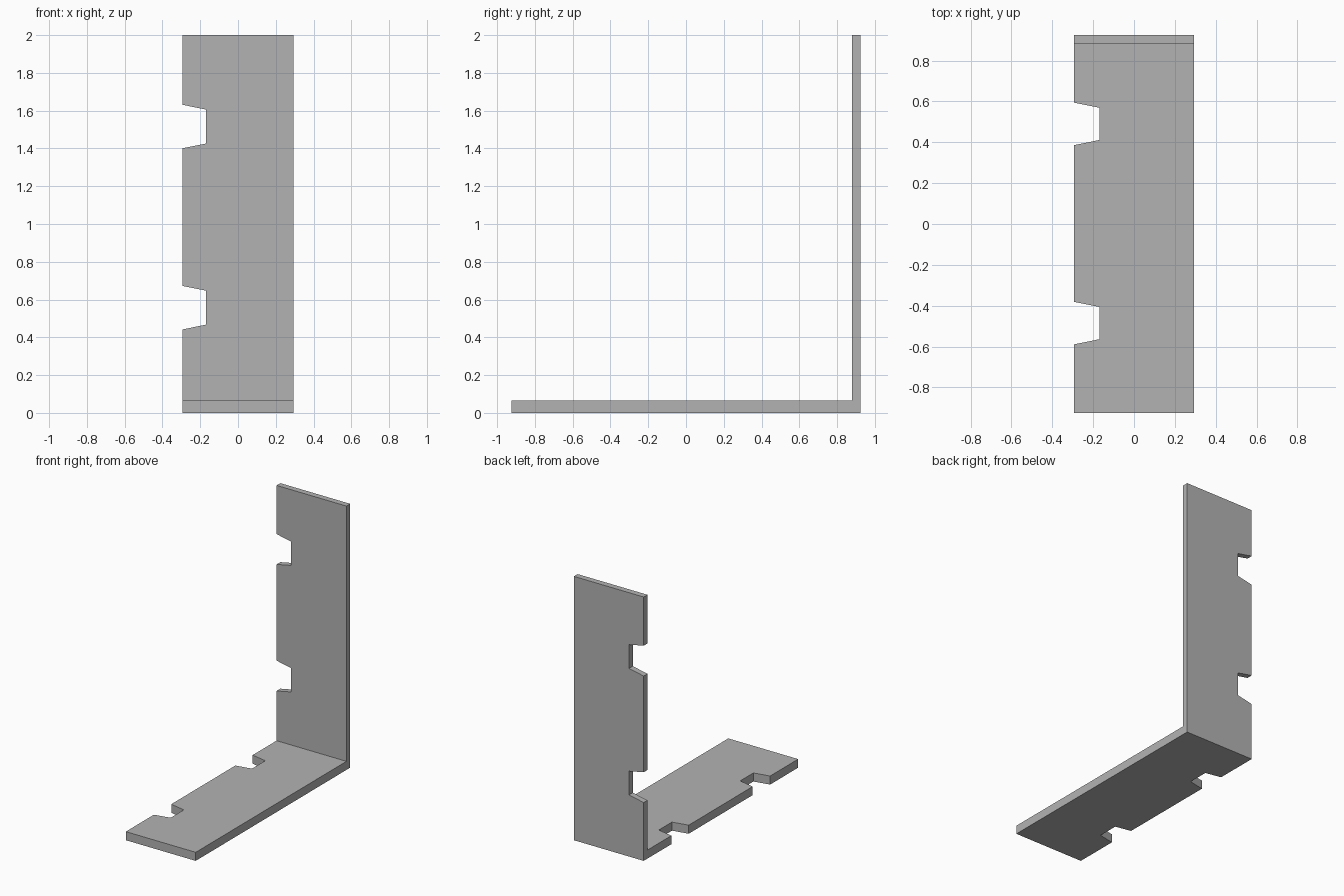
import bpy, bmesh

if "Cube" in bpy.data.objects:
    bpy.data.objects.remove(bpy.data.objects["Cube"])

HALF_W = 0.293            # half width along x
HALF_L = 0.925            # half length along y
BASE_T, WALL_Y = 0.065, 0.88

grey = bpy.data.materials.new("plain grey")
grey.diffuse_color = (0.45, 0.45, 0.45, 1)
grey.use_nodes = True
grey.node_tree.nodes["Principled BSDF"].inputs["Base Color"].default_value = grey.diffuse_color


def add_prism(bm, points, offset):
    """Extrude a closed outline by the offset vector."""
    face = bm.faces.new([bm.verts.new(p) for p in points])
    res = bmesh.ops.extrude_face_region(bm, geom=[face])
    verts = [g for g in res["geom"] if isinstance(g, bmesh.types.BMVert)]
    bmesh.ops.translate(bm, verts=verts, vec=offset)


def make_object(name, bm):
    bmesh.ops.recalc_face_normals(bm, faces=bm.faces[:])
    mesh = bpy.data.meshes.new(name)
    bm.to_mesh(mesh)
    bm.free()
    obj = bpy.data.objects.new(name, mesh)
    bpy.context.collection.objects.link(obj)
    return obj


# L-shaped bracket: thick base plate and thinner upright plate
bm = bmesh.new()
profile = [(-HALF_L, 0), (HALF_L, 0), (HALF_L, 2), (WALL_Y, 2),
           (WALL_Y, BASE_T), (-HALF_L, BASE_T)]
add_prism(bm, [(-HALF_W, y, z) for y, z in profile], (2 * HALF_W, 0, 0))
bracket = make_object("angle_bracket", bm)
bracket.data.materials.append(grey)


def notch(centre, half_outer, half_inner):
    """Trapezoid (x, along) whose sides flare towards the left edge."""
    x0, x1 = -HALF_W, -0.17
    xo = x0 - 0.1
    ho = half_outer + (half_outer - half_inner) * 0.1 / (x1 - x0)
    return [(xo, centre - ho), (x1, centre - half_inner),
            (x1, centre + half_inner), (xo, centre + ho)]


# Notch cutters: two through the base, two through the upright
bm = bmesh.new()
for y in (-0.485, 0.49):
    add_prism(bm, [(x, a, -0.1) for x, a in notch(y, 0.104, 0.079)], (0, 0, 0.3))
for z in (0.557, 1.516):
    add_prism(bm, [(x, 0.8, a) for x, a in notch(z, 0.115, 0.09)], (0, 0.25, 0))
cutter = make_object("notch_cutter", bm)
cutter.data.materials.append(grey)
cutter.hide_render = True

# Cut the notches, bake the result and drop the cutter
cut = bracket.modifiers.new("notches", "BOOLEAN")
cut.operation, cut.solver, cut.object = "DIFFERENCE", "EXACT", cutter
bpy.context.view_layer.objects.active = bracket
bracket.select_set(True)
bpy.ops.object.modifier_apply(modifier=cut.name)
bpy.data.objects.remove(cutter)
